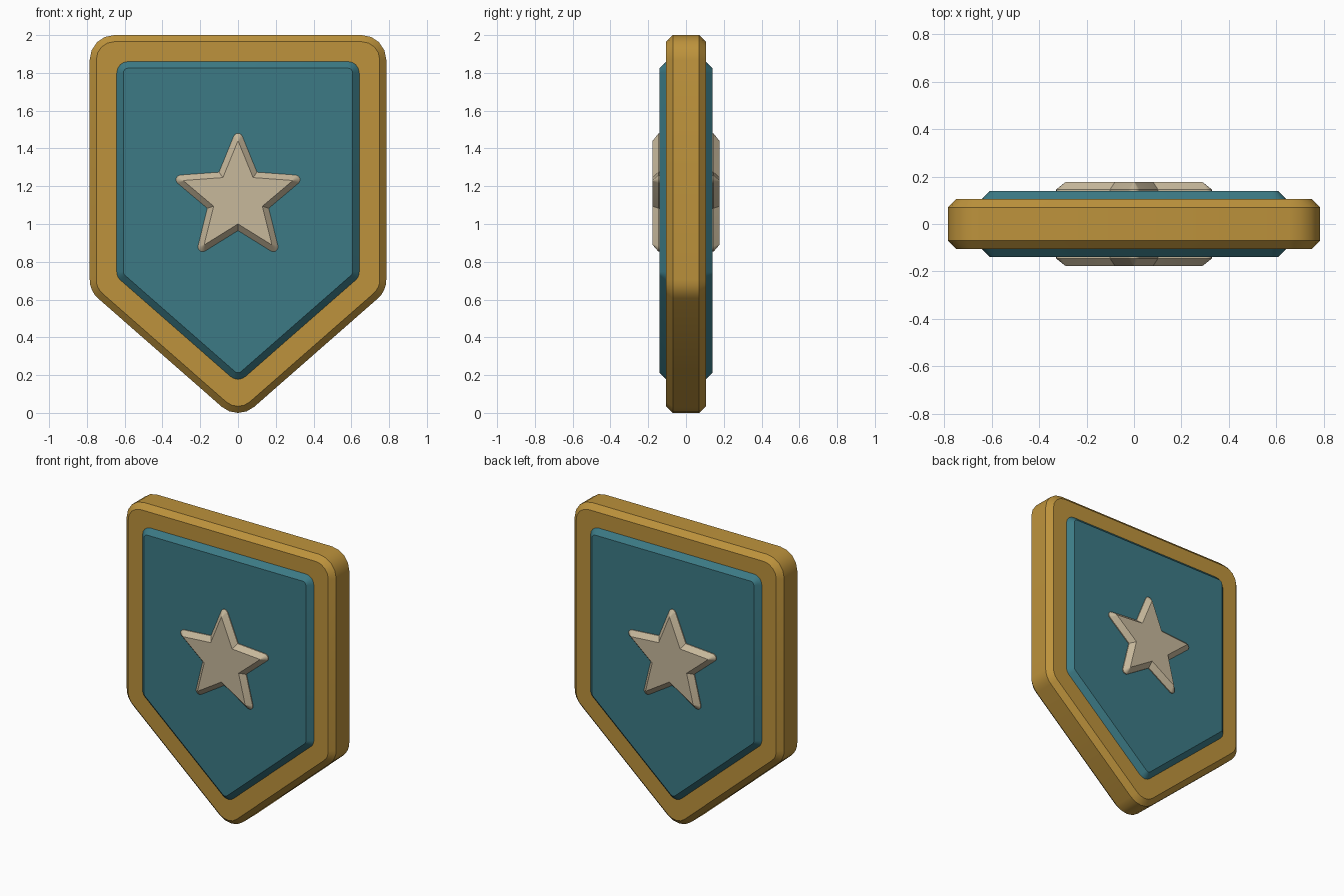
import bpy, bmesh, math
from mathutils import Vector

if "Cube" in bpy.data.objects:
    bpy.data.objects.remove(bpy.data.objects["Cube"])


def material(name, rgb):
    m = bpy.data.materials.new(name)
    m.diffuse_color = (*rgb, 1)
    m.use_nodes = True
    m.node_tree.nodes["Principled BSDF"].inputs["Base Color"].default_value = m.diffuse_color
    return m


def outline(pts, inset, radius, segs):
    """Inset a counter-clockwise polygon and round its convex corners."""
    pts = [Vector(p) for p in pts]
    out = []
    for i, p in enumerate(pts):
        a = (p - pts[i - 1]).normalized()
        b = (pts[(i + 1) % len(pts)] - p).normalized()
        na, nb = Vector((-a.y, a.x)), Vector((-b.y, b.x))
        miter = (na + nb) / (1 + na.dot(nb))
        if a.x * b.y - a.y * b.x < 0:          # notch stays sharp
            out.append(p + miter * inset)
            continue
        r = max(radius - inset, 0.002)
        centre = p + miter * (inset + r)
        start = math.atan2(-na.y, -na.x)
        turn = math.acos(max(-1, min(1, a.dot(b))))
        for k in range(segs + 1):
            t = start + turn * k / segs
            out.append(centre + r * Vector((math.cos(t), math.sin(t))))
    return out


def plate(name, pts, y_edge, y_face, inset, radius, segs, mat):
    """Plate with chamfered front and back rims."""
    bm = bmesh.new()
    rings = []
    for y, d in ((-y_face, inset), (-y_edge, 0), (y_edge, 0), (y_face, inset)):
        rings.append([bm.verts.new((p.x, y, p.y))
                      for p in outline(pts, d, radius, segs)])
    n = len(rings[0])
    for r0, r1 in zip(rings, rings[1:]):
        for i in range(n):
            j = (i + 1) % n
            bm.faces.new((r0[i], r0[j], r1[j], r1[i]))
    bm.faces.new(rings[0])
    bm.faces.new(rings[-1][::-1])
    bmesh.ops.recalc_face_normals(bm, faces=bm.faces)
    me = bpy.data.meshes.new(name)
    bm.to_mesh(me)
    bm.free()
    me.materials.append(mat)
    ob = bpy.data.objects.new(name, me)
    bpy.context.collection.objects.link(ob)
    bpy.ops.object.select_all(action='DESELECT')
    ob.select_set(True)
    bpy.context.view_layer.objects.active = ob
    bpy.ops.object.shade_smooth_by_angle(angle=math.radians(30))


def shield(w, top, side, tip):
    return [(0, tip), (w, side), (w, top), (-w, top), (-w, side)]


gold = material("gold", (0.51, 0.29, 0.045))
teal = material("teal", (0.045, 0.195, 0.235))
cream = material("cream", (0.57, 0.48, 0.33))

# Gold frame and raised teal panel, same on both sides
plate("frame", shield(0.785, 2.0, 0.645, -0.043), 0.07, 0.105, 0.035, 0.13, 4, gold)
plate("panel", shield(0.642, 1.86, 0.72, 0.158), 0.105, 0.14, 0.035, 0.06, 4, teal)

# Five-pointed star emblem
star = []
for i in range(10):
    r = 0.385 if i % 2 == 0 else 0.171
    t = math.radians(90 + 36 * i)
    star.append((r * math.cos(t), 1.136 + r * math.sin(t)))
plate("star", star, 0.146, 0.178, 0.03, 0.025, 6, cream)
